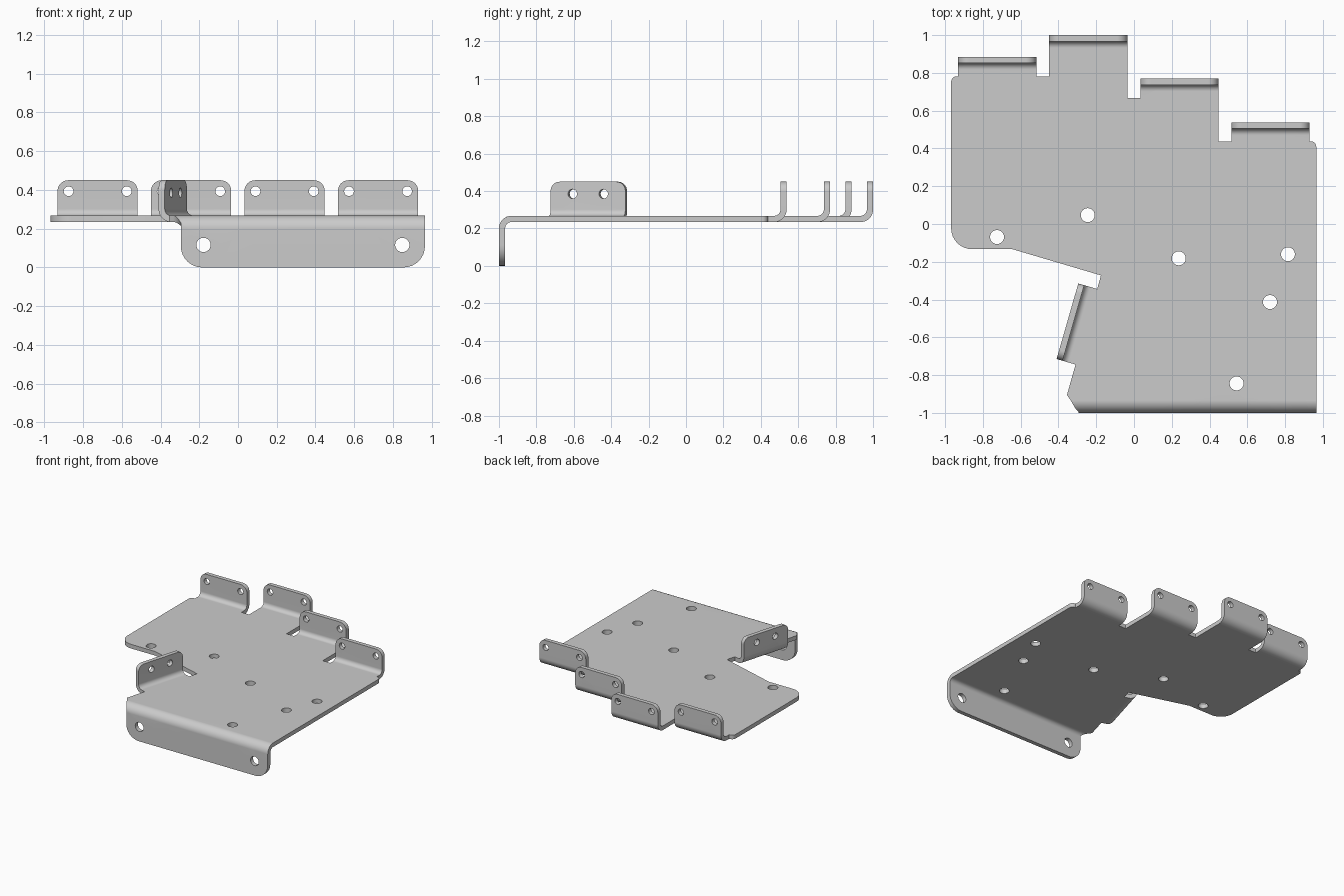
import bpy, bmesh, math
from mathutils import Vector

if "Cube" in bpy.data.objects:
    bpy.data.objects.remove(bpy.data.objects["Cube"])

THICK = 0.033
MID_Z = 0.251            # height of the sheet's middle surface
R = 0.05                 # bend radius of the middle surface
ARC = R * math.pi / 2    # flat length of a bend
SETBACK = R + THICK / 2  # bend line to outer face
STEPS = 8


class Flange:
    """A tab of the flat sheet that is folded up or down along a line."""
    def __init__(self, outer, normal, half, top, corner, hole_z, hole_gap, hole_r):
        self.n = Vector(normal).normalized()
        self.t = Vector((-self.n.y, self.n.x))
        self.c = Vector(outer) - self.n * SETBACK
        self.half, self.corner = half, corner
        self.sign = 1 if top > MID_Z else -1
        self.length = ARC + abs(top - MID_Z) - R
        self.hole_s = ARC + abs(hole_z - MID_Z) - R
        self.hole_gap, self.hole_r = hole_gap, hole_r

    def at(self, along, out):
        return self.c + self.t * along + self.n * out

    def tip(self):
        return [(*self.at(k * self.half, self.length), self.corner) for k in (-1, 1)]

    def holes(self):
        return [(*self.at(k * self.hole_gap, self.hole_s), self.hole_r) for k in (-1, 1)]

    def local(self, v):
        d = v.co.xy - self.c
        return d.dot(self.t), d.dot(self.n)

    def owns(self, v):
        along, out = self.local(v)
        return abs(along) < self.half + 0.05 and 1e-5 < out < self.length + 0.01

    def fold(self, bm):
        # Cut strips across the bend, then roll them round the radius
        for i in range(STEPS + 1):
            faces = [f for f in bm.faces if any(self.owns(v) for v in f.verts)]
            geom = set(faces)
            for f in faces:
                geom.update(f.verts)
                geom.update(f.edges)
            p = self.at(0, ARC * i / STEPS)
            bmesh.ops.bisect_plane(bm, geom=list(geom), dist=1e-5,
                                   plane_co=p.to_3d(), plane_no=self.n.to_3d())
        for v in [v for v in bm.verts if self.owns(v)]:
            along, s = self.local(v)
            a = min(s, ARC) / R
            rise = R * (1 - math.cos(a)) + max(s - ARC, 0)
            v.co = self.at(along, R * math.sin(a)).to_3d()
            v.co.z = self.sign * rise


def rounded(corners, steps=8):
    """Replace each (x, y, radius) corner by a tangent arc."""
    pts = []
    for i, (x, y, r) in enumerate(corners):
        p = Vector((x, y))
        if r == 0:
            pts.append(p)
            continue
        a = (Vector(corners[i - 1][:2]) - p).normalized()
        b = (Vector(corners[(i + 1) % len(corners)][:2]) - p).normalized()
        half = a.angle(b) / 2
        centre = p + (a + b).normalized() * r / math.sin(half)
        start = p + a * r / math.tan(half) - centre
        end = p + b * r / math.tan(half) - centre
        sweep = start.angle_signed(end)
        for k in range(steps + 1):
            q = -sweep * k / steps
            pts.append(centre + Vector((start.x * math.cos(q) - start.y * math.sin(q),
                                        start.x * math.sin(q) + start.y * math.cos(q))))
    return pts


def circle(x, y, r, n=24):
    return [Vector((x + r * math.cos(math.tau * k / n), y + r * math.sin(math.tau * k / n)))
            for k in range(n)]


# Folded flanges: one down at the front, four up at the back, one slanted at the side
front = Flange((0.335, -1), (0, -1), 0.63, 0.0, 0.11, 0.116, 0.513, 0.037)
back = [Flange((0.723 - 0.4825 * i, y), (0, 1), 0.207, 0.45, 0.055, 0.393, 0.15, 0.025)
        for i, y in enumerate((0.538, 0.77, 1.0, 0.885))]
side = Flange((-0.3525, -0.515), (-0.961, 0.276), 0.208, 0.45, 0.05, 0.385, 0.086, 0.025)
flanges = [front, *back, side]

# Flat outline, counter-clockwise, with relief notches beside each flange
outline = [(-0.295, -0.99, 0), *front.tip(), (0.965, 0.438, 0.03)]
relief = (0.438, 0.438, 0.667, 0.782, 0.782)
for i, tab in enumerate(back):
    outline += [(tab.c.x + tab.half, relief[i], 0), *tab.tip(),
                (tab.c.x - tab.half, relief[i + 1], 0)]
outline += [(-0.968, 0.782, 0.03), (-0.968, -0.133, 0.11), (-0.645, -0.133, 0),
            (-0.175, -0.272, 0), (*side.at(-side.half, -0.038), 0), *side.tip(),
            (*side.at(side.half, -0.038), 0), (-0.355, -0.905, 0)]

# Round holes in the flat plate and in the flanges
holes = [(x, y, 0.037) for x, y in ((-0.725, -0.069), (-0.245, 0.047), (0.237, -0.182),
                                    (0.815, -0.16), (0.72, -0.413), (0.543, -0.844))]
for tab in flanges:
    holes += tab.holes()

# Fill the flat sheet and fold it
bm = bmesh.new()
for loop in [rounded(outline)] + [circle(*h) for h in holes]:
    verts = [bm.verts.new((p.x, p.y, 0)) for p in loop]
    for a, b in zip(verts, verts[1:] + verts[:1]):
        bm.edges.new((a, b))
bmesh.ops.triangle_fill(bm, use_beauty=True, edges=bm.edges[:], normal=(0, 0, 1))
for tab in flanges:
    tab.fold(bm)
bmesh.ops.recalc_face_normals(bm, faces=bm.faces[:])
bmesh.ops.translate(bm, verts=bm.verts[:], vec=(0, 0, MID_Z))

mesh = bpy.data.meshes.new("bracket_plate")
bm.to_mesh(mesh)
bm.free()
plate = bpy.data.objects.new("bracket_plate", mesh)
bpy.context.collection.objects.link(plate)

# Sheet thickness and shading
solid = plate.modifiers.new("sheet_thickness", 'SOLIDIFY')
solid.thickness = THICK
solid.offset = 0
solid.use_even_offset = True
bpy.ops.object.select_all(action='DESELECT')
plate.select_set(True)
bpy.context.view_layer.objects.active = plate
bpy.ops.object.modifier_apply(modifier=solid.name)
bpy.ops.object.shade_smooth_by_angle(angle=math.radians(30))
flat = plate.modifiers.new("flat_face_normals", 'WEIGHTED_NORMAL')
flat.keep_sharp = True

# Grey metal
grey = bpy.data.materials.new("grey_metal")
grey.use_nodes = True
colour = (0.6, 0.6, 0.6, 1)
grey.diffuse_color = colour
grey.node_tree.nodes["Principled BSDF"].inputs["Base Color"].default_value = colour
plate.data.materials.append(grey)
